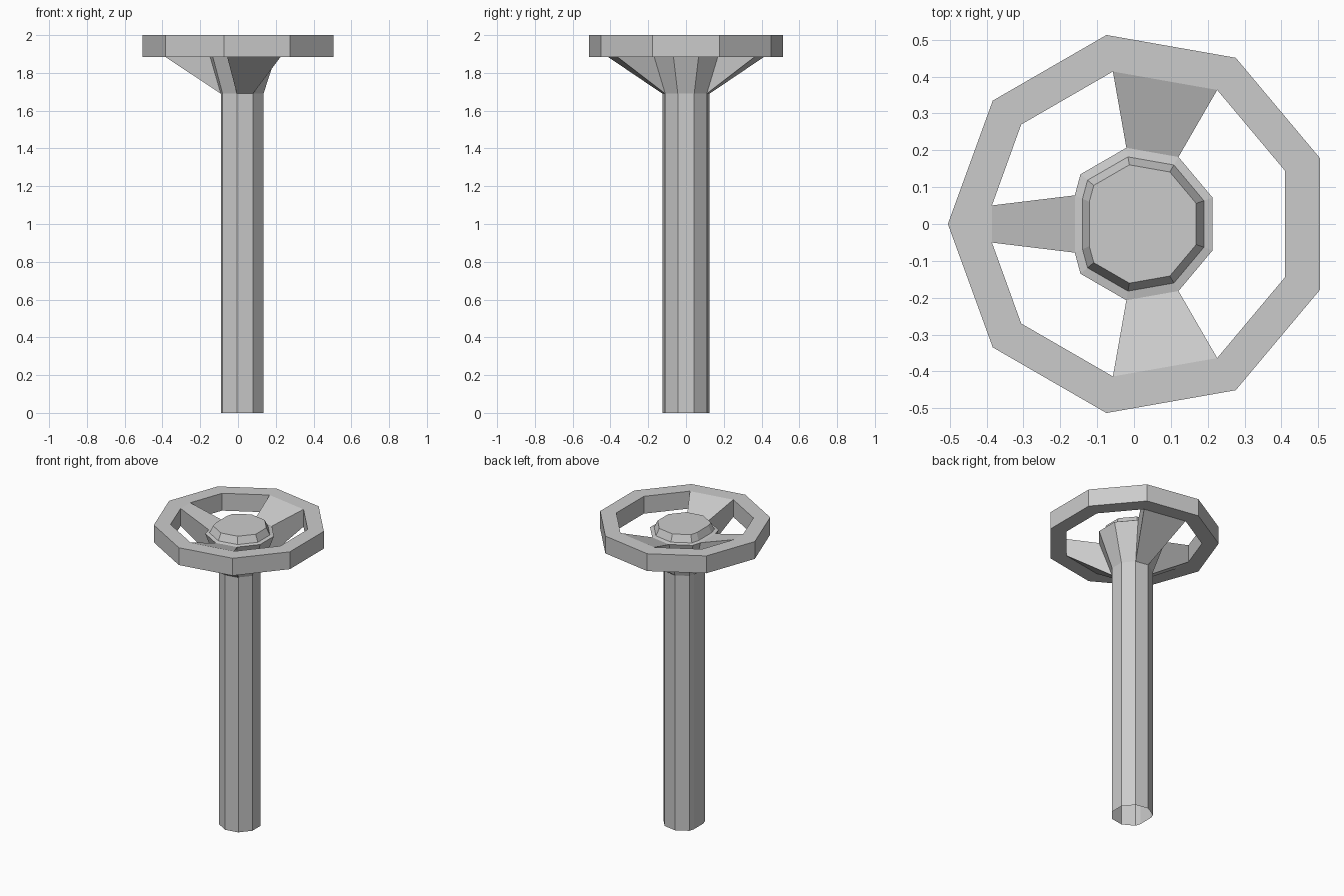
import bpy, bmesh
from math import cos, sin, radians
from mathutils import Vector

cube = bpy.data.objects.get("Cube")
if cube:
    bpy.data.objects.remove(cube)

grey = bpy.data.materials.new("plain_grey")
grey.use_nodes = True
colour = (0.6, 0.6, 0.6, 1)
grey.diffuse_color = colour
grey.node_tree.nodes["Principled BSDF"].inputs["Base Color"].default_value = colour

CENTRE_X = 0.0157
HUB_TIP = (-0.84, 0.37)      # flattened corner where the left spoke leaves
RIM_TIP = (-0.955, 0.12)
POINT_TIP = (-1, 0)
SPOKES = {"back_spoke": 1, "right_spoke": 4, "front_spoke": 7}


def ring(radius, z, tip):
    """Nine-sided ring whose -x corner is split into two points."""
    half = [(cos(radians(a)), sin(radians(a))) for a in (20, 60, 100, 140)] + [tip]
    full = half + [(x, -y) for x, y in reversed(half)]
    return [Vector((CENTRE_X + x * radius, y * radius, z)) for x, y in full]


def loft(name, loops, closed=False, cap=False, skip_band=None):
    """Join successive loops with quads, leaving spoke openings in one band."""
    bm = bmesh.new()
    rows = [[bm.verts.new(p) for p in loop] for loop in loops]
    pairs = list(zip(rows, rows[1:]))
    if closed:
        pairs.append((rows[-1], rows[0]))
    for band, (low, high) in enumerate(pairs):
        for i in range(len(low)):
            if band == skip_band and i in SPOKES.values():
                continue
            j = (i + 1) % len(low)
            bm.faces.new((low[i], low[j], high[j], high[i]))
    if cap:
        bm.faces.new(rows[-1])
    bmesh.ops.remove_doubles(bm, verts=bm.verts[:], dist=0.0005)
    mesh = bpy.data.meshes.new(name)
    bm.to_mesh(mesh)
    bm.free()
    mesh.materials.append(grey)
    obj = bpy.data.objects.new(name, mesh)
    bpy.context.collection.objects.link(obj)
    return obj


# Column: open tube
neck = ring(0.127, 1.69, HUB_TIP)
loft("column", [ring(0.127, 0, HUB_TIP), neck])

# Hub: flared cone, ledge and bevelled cap
ledge = ring(0.21, 1.93, HUB_TIP)
loft("hub", [neck, ledge, ring(0.185, 1.935, HUB_TIP), ring(0.163, 1.98, HUB_TIP)],
     cap=True, skip_band=0)

# Wheel rim
inner_top, inner_low = ring(0.42, 2, RIM_TIP), ring(0.42, 1.885, RIM_TIP)
loft("wheel_rim", [ring(0.5207, 1.885, POINT_TIP), ring(0.5207, 2, POINT_TIP),
                   inner_top, inner_low], closed=True, skip_band=2)


# Spokes: from the hub cone's openings to the rim's inner openings
def opening(low, high, i):
    return [low[i], low[i + 1], high[i + 1], high[i]]


for name, i in SPOKES.items():
    bm_loops = [opening(neck, ledge, i), opening(inner_low, inner_top, i)]
    loft(name, bm_loops, skip_band=None)
